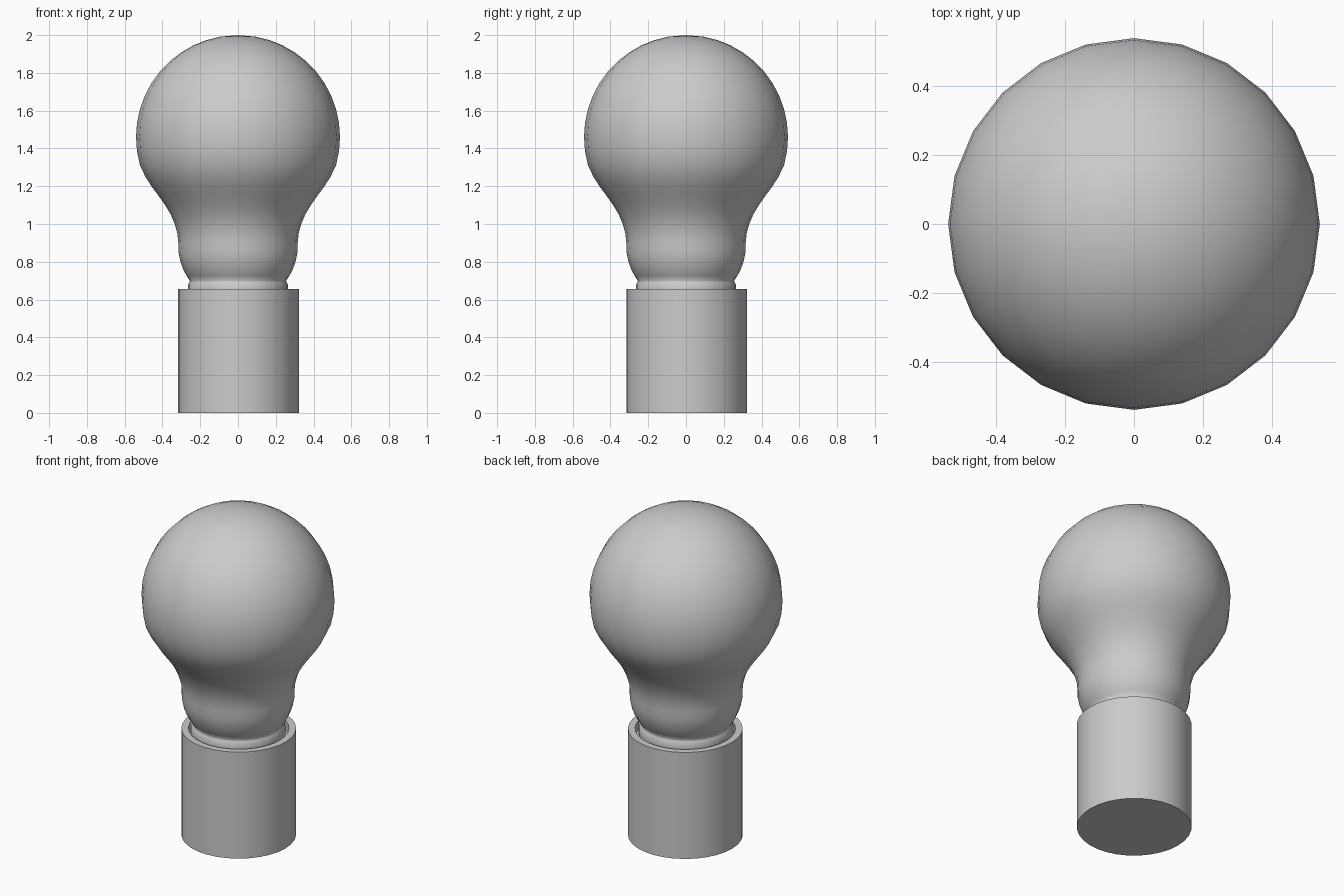
import bpy, bmesh, math

if "Cube" in bpy.data.objects:
    bpy.data.objects.remove(bpy.data.objects["Cube"])


def lathe(name, profile, sides, smooth_angle):
    """Spin an (r, z) profile, listed bottom to top, around the z axis."""
    bm = bmesh.new()
    rings = []
    for r, z in profile:
        if r == 0:
            rings.append([bm.verts.new((0, 0, z))] * sides)
        else:
            rings.append([bm.verts.new((r * math.cos(math.tau * i / sides),
                                        r * math.sin(math.tau * i / sides), z))
                          for i in range(sides)])
    for low, high in zip(rings, rings[1:]):
        for i in range(sides):
            j = (i + 1) % sides
            corners = list(dict.fromkeys((low[i], low[j], high[j], high[i])))
            bm.faces.new(corners)
    bmesh.ops.recalc_face_normals(bm, faces=bm.faces)
    mesh = bpy.data.meshes.new(name)
    bm.to_mesh(mesh)
    bm.free()
    obj = bpy.data.objects.new(name, mesh)
    bpy.context.collection.objects.link(obj)
    bpy.ops.object.select_all(action='DESELECT')
    obj.select_set(True)
    bpy.context.view_layer.objects.active = obj
    bpy.ops.object.shade_smooth_by_angle(angle=math.radians(smooth_angle))
    return obj


# Glass bulb: collar, rounded neck, then a near-spherical globe
neck = [(0, 0.60), (0.255, 0.60), (0.265, 0.61), (0.265, 0.68), (0.258, 0.69),
        (0.255, 0.70), (0.272, 0.725), (0.29, 0.76), (0.305, 0.80),
        (0.315, 0.85), (0.316, 0.90), (0.321, 0.95), (0.335, 1.0),
        (0.356, 1.05), (0.386, 1.1), (0.421, 1.15), (0.458, 1.2), (0.49, 1.25)]
R, CZ = 0.54, 1.46
globe = [(R * math.cos(math.radians(a)), CZ + R * math.sin(math.radians(a)))
         for a in range(-16, 88, 8)]
lathe("bulb", neck + globe + [(0, 2.0)], 24, 60)

# Cylindrical socket with a recessed top
socket = lathe("socket", [(0, 0), (0.32, 0), (0.32, 0.655), (0.28, 0.655),
                          (0.28, 0.60), (0, 0.60)], 32, 30)
socket.location = (0.002, 0.004, 0)
